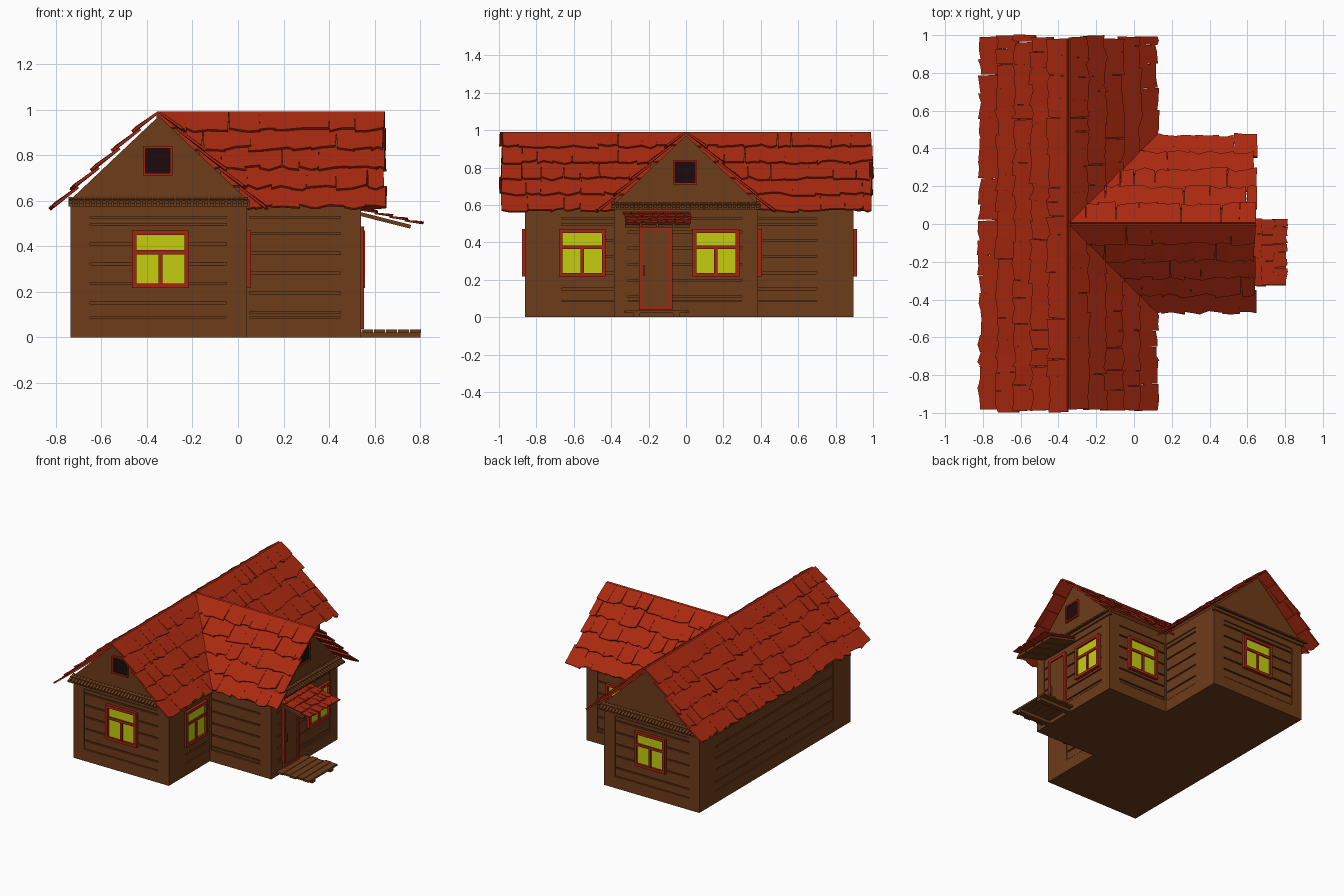
import bpy, bmesh, random
from mathutils import Vector

if "Cube" in bpy.data.objects:
    bpy.data.objects.remove(bpy.data.objects["Cube"])

random.seed(4)


def material(name, rgb):
    m = bpy.data.materials.new(name)
    m.diffuse_color = (*rgb, 1)
    m.use_nodes = True
    m.node_tree.nodes["Principled BSDF"].inputs["Base Color"].default_value = m.diffuse_color
    return m


WOOD = material("wood", (0.155, 0.045, 0.010))
RED = material("roof_red", (0.40, 0.022, 0.005))
TRIM = material("trim_red", (0.37, 0.018, 0.006))
GLASS = material("lit_glass", (0.56, 0.61, 0.005))
DARK = material("dark_opening", (0.012, 0.003, 0.004))


def finish(name, bm, mat):
    bmesh.ops.recalc_face_normals(bm, faces=bm.faces)
    me = bpy.data.meshes.new(name)
    bm.to_mesh(me)
    bm.free()
    ob = bpy.data.objects.new(name, me)
    bpy.context.collection.objects.link(ob)
    if mat:
        me.materials.append(mat)
    return ob


def prism(bm, pts, offset):
    """Extrude a polygon along an offset vector into a closed solid."""
    off = Vector(offset)
    a = [bm.verts.new(p) for p in pts]
    b = [bm.verts.new(Vector(p) + off) for p in pts]
    bm.faces.new(a)
    bm.faces.new(b[::-1])
    for i in range(len(a)):
        j = (i + 1) % len(a)
        bm.faces.new((a[j], a[i], b[i], b[j]))


def box(bm, lo, hi):
    x0, y0, z0 = lo
    x1, y1, z1 = hi
    prism(bm, [(x0, y0, z0), (x1, y0, z0), (x1, y1, z0), (x0, y1, z0)], (0, 0, z1 - z0))


# wall faces: (normal axis, plane position, outward sign)
M_FRONT, M_BACK = (1, -0.86, -1), (1, 0.895, 1)
M_LEFT, M_RIGHT = (0, -0.735, -1), (0, 0.04, 1)
W_FRONT, W_BACK, W_END = (1, -0.385, -1), (1, 0.385, 1), (0, 0.54, 1)


def at(face, a, z, d):
    ax, pos, s = face
    return (a, pos + s * d, z) if ax == 1 else (pos + s * d, a, z)


def wall_box(bm, face, a0, a1, z0, z1, d0, d1):
    p, q = at(face, a0, z0, d0), at(face, a1, z1, d1)
    box(bm, [min(u) for u in zip(p, q)], [max(u) for u in zip(p, q)])


def frame(bm, face, a0, a1, z0, z1, t, d):
    wall_box(bm, face, a0, a1, z0, z0 + t, -0.01, d)
    wall_box(bm, face, a0, a1, z1 - t, z1, -0.01, d)
    wall_box(bm, face, a0, a0 + t, z0 + t, z1 - t, -0.01, d)
    wall_box(bm, face, a1 - t, a1, z0 + t, z1 - t, -0.01, d)


# Walls with recessed plank panels
def house_body(name, profile, offset, panels, first_line):
    bm = bmesh.new()
    prism(bm, profile, offset)
    body = finish(name, bm, WOOD)
    cut, planks = bmesh.new(), bmesh.new()
    lines = [0.085] + [first_line + 0.0865 * i for i in range(5)] + [0.53]
    for face, a0, a1 in panels:
        wall_box(cut, face, a0, a1, 0.085, 0.53, -0.014, 0.05)
        for z0, z1 in zip(lines, lines[1:]):
            wall_box(planks, face, a0, a1, z0 + 0.005, z1 - 0.005, -0.02, -0.004)
    cutter = finish("panel_cutter", cut, None)
    cutter.hide_render = True
    mod = body.modifiers.new("panels", "BOOLEAN")
    mod.object = cutter
    mod.solver = "EXACT"
    dg = bpy.context.evaluated_depsgraph_get()
    body.data = bpy.data.meshes.new_from_object(body.evaluated_get(dg))
    body.modifiers.clear()
    bpy.data.objects.remove(cutter)
    finish(name + "_planks", planks, WOOD)


RX = -0.3475  # main ridge x
house_body("main_house",
           [(RX + u, -0.86, z) for u, z in
            ((-0.3875, 0), (0.3875, 0), (0.3875, 0.605), (0, 0.972), (-0.3875, 0.605))],
           (0, 1.755, 0),
           [(M_FRONT, -0.65, -0.05), (M_BACK, -0.65, -0.05),
            (M_LEFT, -0.665, 0.70), (M_RIGHT, -0.665, 0.70)], 0.15)
house_body("wing",
           [(0.54, u, z) for u, z in
            ((-0.385, 0), (0.385, 0), (0.385, 0.605), (0, 0.972), (-0.385, 0.605))],
           (-0.86, 0, 0),
           [(W_FRONT, 0.05, 0.45), (W_BACK, 0.05, 0.45), (W_END, -0.31, 0.30)], 0.11)


# Shingled roof slopes
def shingles(name, origin, along, down, rows, span, widths, hidden=None, lift=0.012, thick=0.011):
    bm = bmesh.new()
    o, A, D = Vector(origin), Vector(along), Vector(down)
    N = A.cross(D).normalized()
    if N.z < 0:
        N = -N
    rnd = random.uniform
    for r in range(rows):
        t0, t1 = r / rows, (r + 1) / rows
        a, end = span(t0)
        a += rnd(-0.01, 0.01)
        end += rnd(-0.01, 0.01)
        while a < end - 0.02:
            b = min(a + rnd(*widths), end)
            if end - b < 0.03:
                b = end
            if not (hidden and hidden((a + b) / 2, t0)):
                top = t0 - (0.03 if r else 0)
                drop = [t1 + rnd(-0.025, 0.025) for _ in range(3)]
                m = a + (b - a) * rnd(0.3, 0.7)
                pts = [(a, top, 0), (b, top, 0), (b + rnd(-.006, .006), drop[0], lift + rnd(0, .006)),
                       (m, drop[1], lift), (a + rnd(-.006, .006), drop[2], lift + rnd(0, .006))]
                prism(bm, [o + A * u + D * v + N * n for u, v, n in pts], N * thick)
            a = b
    finish(name, bm, RED)


RUN, FALL, TOP, WIDE = 0.455, -0.425, 0.983, (0.07, 0.14)
full = lambda t: (-0.99, 0.99)
shingles("main_roof_left", (RX, 0, TOP), (0, 1, 0), (-RUN, 0, FALL), 5, full, WIDE)
shingles("main_roof_right", (RX, 0, TOP), (0, 1, 0), (RUN, 0, FALL), 5, full, WIDE,
         lambda a, t: abs(a) < t * RUN - 0.03)
for side, s in (("front", -1), ("back", 1)):
    shingles("wing_roof_" + side, (0, 0, TOP), (1, 0, 0), (0, s * RUN, FALL), 5,
             lambda t: (RX + t * RUN, 0.645), WIDE)

# Sloped dentil trim under each gable
bm = bmesh.new()
for face, a0, a1 in ((M_FRONT, -0.745, 0.05), (M_BACK, -0.745, 0.05), (W_END, -0.40, 0.40)):
    n = 32
    p = (a1 - a0) / n
    for i in range(n):
        a = a0 + i * p
        prof = [at(face, a, z, d) for d, z in
                ((-0.01, 0.605), (0.055, 0.575), (0.055, 0.587), (-0.01, 0.617))]
        prism(bm, prof, Vector(at(face, a + p * 0.72, 0, 0)) - Vector(at(face, a, 0, 0)))
    wall_box(bm, face, a0, a1, 0.575, 0.602, -0.01, 0.012)
    wall_box(bm, face, a0, a1, 0.595, 0.606, 0, 0.025)
finish("gable_trim", bm, WOOD)

# Windows: frame with transom and lower mullion, lit panes behind
fr, gl = bmesh.new(), bmesh.new()
for face, c in ((M_FRONT, -0.34), (M_BACK, -0.34), (M_RIGHT, -0.555), (W_BACK, 0.25), (W_END, 0.16)):
    frame(fr, face, c - 0.125, c + 0.125, 0.217, 0.47, 0.02, 0.018)
    wall_box(fr, face, c - 0.105, c + 0.105, 0.365, 0.383, -0.01, 0.013)
    wall_box(fr, face, c - 0.009, c + 0.009, 0.237, 0.365, -0.01, 0.013)
    wall_box(gl, face, c - 0.11, c + 0.11, 0.23, 0.46, -0.01, 0.004)
finish("window_frames", fr, TRIM)
finish("window_panes", gl, GLASS)

# Attic openings
fr, dk = bmesh.new(), bmesh.new()
for face, c in ((M_FRONT, -0.352), (W_END, -0.005)):
    frame(fr, face, c - 0.065, c + 0.065, 0.71, 0.84, 0.011, 0.012)
    wall_box(dk, face, c - 0.06, c + 0.06, 0.715, 0.835, -0.01, 0.003)
finish("attic_frames", fr, TRIM)
finish("attic_openings", dk, DARK)

# Door
bm = bmesh.new()
frame(bm, W_END, -0.252, -0.073, 0.037, 0.487, 0.02, 0.013)
finish("door_frame", bm, TRIM)
bm = bmesh.new()
wall_box(bm, W_END, -0.235, -0.09, 0.05, 0.47, -0.02, 0.005)
wall_box(bm, W_END, -0.228, -0.218, 0.22, 0.28, 0, 0.018)
finish("door", bm, WOOD)

# Porch canopy boards and shingles
bm = bmesh.new()
for i in range(4):
    y = -0.325 + i * 0.088
    prism(bm, [(0.53, y, 0.535), (0.755, y, 0.478), (0.76, y, 0.494), (0.53, y, 0.552)], (0, 0.08, 0))
finish("porch_canopy", bm, WOOD)
shingles("porch_shingles", (0.54, 0, 0.556), (0, 1, 0), (0.265, 0, -0.065), 4,
         lambda t: (-0.325, 0.03), (0.035, 0.06), None, 0.007, 0.007)

# Porch deck on two sleepers
bm = bmesh.new()
for i in range(5):
    x = 0.543 + i * 0.053
    j = random.uniform(-0.01, 0.01)
    box(bm, (x, -0.325 + j, 0.022), (x + 0.049, 0.005 + j, 0.035))
for y in (-0.28, -0.07):
    box(bm, (0.53, y, 0), (0.80, y + 0.035, 0.022))
finish("porch_deck", bm, WOOD)
